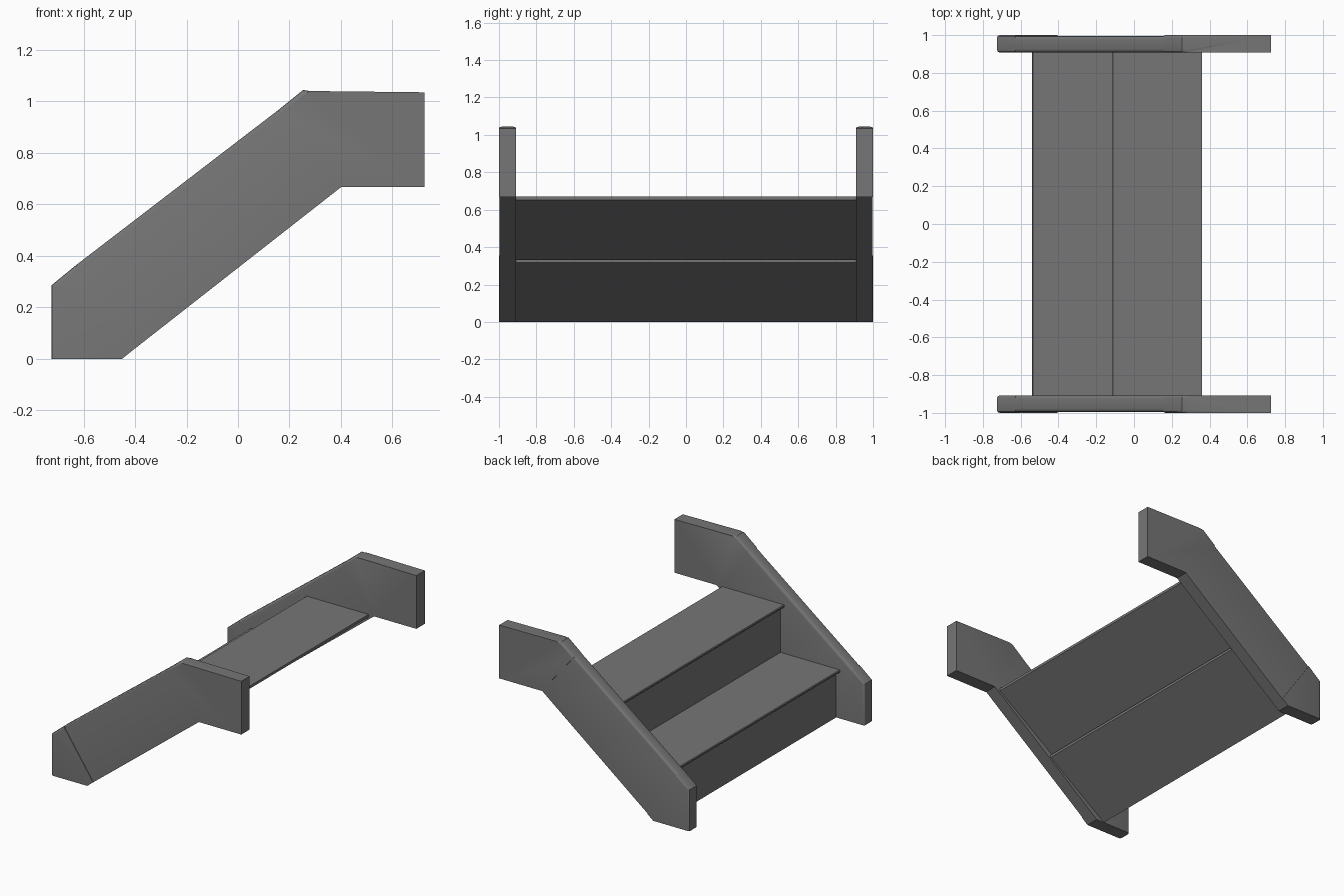
import bpy
import bmesh

if "Cube" in bpy.data.objects:
    bpy.data.objects.remove(bpy.data.objects["Cube"], do_unlink=True)

grey = bpy.data.materials.new("dark grey paint")
grey.use_nodes = True
grey.diffuse_color = (0.18, 0.18, 0.18, 1)
grey.node_tree.nodes["Principled BSDF"].inputs["Base Color"].default_value = (0.18, 0.18, 0.18, 1)


def slab(name, profile, y0, y1, soft=(), radius=0.0):
    """Extrude an x-z profile along y and round the long rims of the listed profile sides."""
    bm = bmesh.new()
    a = [bm.verts.new((x, y0, z)) for x, z in profile]
    b = [bm.verts.new((x, y1, z)) for x, z in profile]
    n = len(profile)
    bm.faces.new(a)
    bm.faces.new(b[::-1])
    for i in range(n):
        j = (i + 1) % n
        bm.faces.new((a[j], a[i], b[i], b[j]))
    bmesh.ops.recalc_face_normals(bm, faces=bm.faces[:])
    rims = [bm.edges.get((ring[i], ring[(i + 1) % n])) for i in soft for ring in (a, b)]
    if rims:
        bmesh.ops.bevel(bm, geom=rims, offset=radius, segments=3, profile=0.5, affect='EDGES')
    mesh = bpy.data.meshes.new(name)
    bm.to_mesh(mesh)
    bm.free()
    mesh.materials.append(grey)
    obj = bpy.data.objects.new(name, mesh)
    bpy.context.collection.objects.link(obj)
    bpy.ops.object.select_all(action='DESELECT')
    obj.select_set(True)
    bpy.context.view_layer.objects.active = obj
    bpy.ops.object.shade_smooth_by_angle()
    return obj


# Corners shared by the side panel sections
low_top, low_bottom = (-0.63, 0.363), (-0.45, 0.0)
seam_bottom = (-0.405, 0.036)
high_top, high_bottom = (0.155, 0.965), (0.402, 0.668)
foot = [(-0.725, 0), (-0.725, 0.285), low_top, seam_bottom, low_bottom]
slope = [low_top, high_top, high_bottom, seam_bottom]
head = [high_top, (0.253, 1.044), (0.28, 1.04), (0.725, 1.035), (0.725, 0.668), high_bottom]

# Side panels: foot, sloped run and level head on each side
for side, sign in (("left", 1), ("right", -1)):
    outer, inner = sign, sign * 0.908
    slab(side + "_panel_foot", foot, inner, outer, (0, 1), 0.015)
    slab(side + "_panel_slope", slope, inner, sign * 0.996, (0,), 0.018)
    slab(side + "_panel_head", head, inner, outer, (0, 1), 0.015)

# Steps: a wedge with a sloping underside, capped by a tread with a rounded nose
rise, run, thick = 0.335, 0.425, 0.018
for i, label in enumerate(("lower", "upper")):
    x, z = -0.51 + run * i, rise * i
    back, top = x + 0.445, z + rise
    slab(label + "_step_riser", [(x, z), (x, top - thick), (back, top - thick)], -0.91, 0.91)
    nose = x - 0.03
    tread = [(nose + 0.004, top - thick), (nose, top - 0.013), (nose, top - 0.005),
             (nose + 0.004, top), (back, top), (back, top - thick)]
    slab(label + "_step_tread", tread, -0.91, 0.91)
